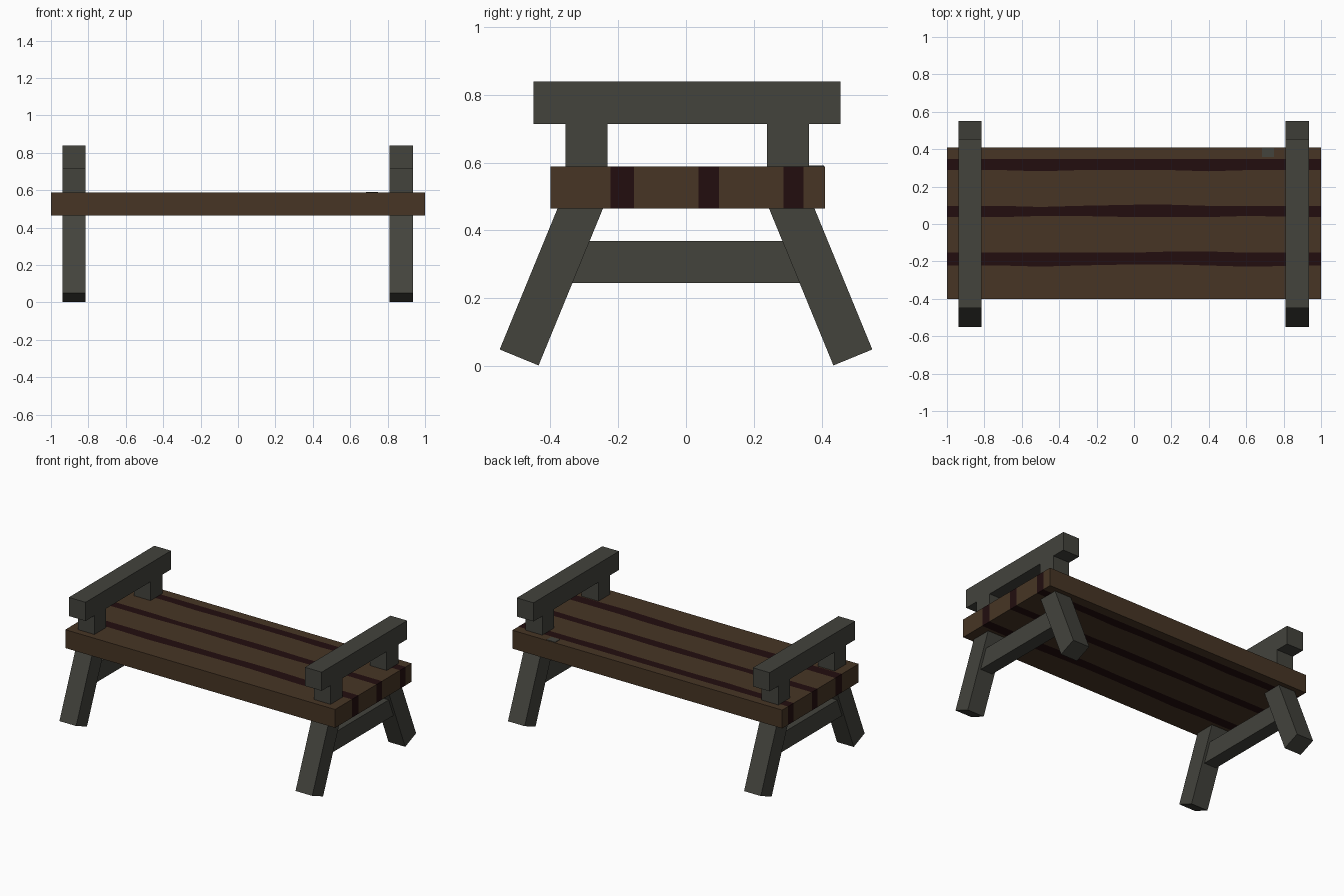
import bpy, bmesh, math
from mathutils import Matrix, Vector

cube = bpy.data.objects.get("Cube")
if cube:
    bpy.data.objects.remove(cube, do_unlink=True)


def material(name, rgb):
    m = bpy.data.materials.new(name)
    m.use_nodes = True
    m.diffuse_color = (*rgb, 1)
    bsdf = next(n for n in m.node_tree.nodes if n.type == 'BSDF_PRINCIPLED')
    bsdf.inputs["Base Color"].default_value = (*rgb, 1)
    bsdf.inputs["Roughness"].default_value = 0.9
    return m


BROWN = material("brown wood", (0.063, 0.036, 0.018))
DARK = material("dark gap", (0.016, 0.004, 0.0045))
GREY = material("dark grey frame", (0.056, 0.056, 0.046))


def add_object(name, bm, mats):
    bmesh.ops.recalc_face_normals(bm, faces=bm.faces)
    mesh = bpy.data.meshes.new(name)
    bm.to_mesh(mesh)
    bm.free()
    for m in mats:
        mesh.materials.append(m)
    obj = bpy.data.objects.new(name, mesh)
    bpy.context.collection.objects.link(obj)
    return obj


def box(name, centre, size, mat, tilt=0.0):
    bm = bmesh.new()
    bmesh.ops.create_cube(bm, size=1, matrix=Matrix.Translation(centre)
                          @ Matrix.Rotation(tilt, 4, 'X')
                          @ Matrix.Diagonal((*size, 1)))
    return add_object(name, bm, [mat])


# Seat slab: rows alternate between plank and dark gap, gap edges waver slightly
Z0, Z1 = 0.465, 0.588
XS = [-1, -0.7, -0.5, -0.3, 0, 0.2, 0.4, 0.6, 1]
EDGES = [-0.40, -0.222, -0.153, 0.037, 0.097, 0.288, 0.347, 0.41]
WAVER = {1: [0, 0, -1, 0, 1, 1, 0, -1, 0],
         2: [0, 0, 0, 0, 0, 1, 1, 0, 0],
         3: [0, 0, 1, 1, 0, 0, 0, 1, 0],
         4: [0, 0, -1, 0, 1, 1, 0, 0, 0],
         5: [0, 0, -1, 0, 0, 0, -1, 0, 0]}
bm = bmesh.new()
levels = []
for z in (Z0, Z1):
    levels.append([[bm.verts.new((x, y + 0.006 * WAVER.get(r, [0] * 9)[c], z))
                    for c, x in enumerate(XS)] for r, y in enumerate(EDGES)])
low, top = levels
last = len(XS) - 1
for r in range(len(EDGES) - 1):
    faces = []
    for c in range(last):
        for g in levels:
            faces.append(bm.faces.new((g[r][c], g[r][c + 1], g[r + 1][c + 1], g[r + 1][c])))
    for c in (0, last):
        faces.append(bm.faces.new((low[r][c], low[r + 1][c], top[r + 1][c], top[r][c])))
    for f in faces:
        f.material_index = r % 2
for r in (0, -1):
    for c in range(last):
        bm.faces.new((low[r][c], low[r][c + 1], top[r][c + 1], top[r][c]))
add_object("seat", bm, [BROWN, DARK])

# Small patch on the back plank
box("seat_patch", (0.717, 0.382, Z1 + 0.001), (0.064, 0.05, 0.004), GREY)

# End frames: splayed legs, brace, posts and arm rail
W = 0.124
TILT = math.radians(22.3)
LEG_DIR = Vector((0, math.sin(TILT), math.cos(TILT)))
LEG_LEN = 0.53
for side, x in (("right", -0.877), ("left", 0.873)):
    for end, s in (("front", -1), ("back", 1)):
        foot = Vector((x, -0.492, 0.0255))
        mid = foot + LEG_DIR * (LEG_LEN / 2)
        box(f"{end}_{side}_leg", (x, -s * mid.y, mid.z), (W, W, LEG_LEN), GREY, s * TILT)
        box(f"{end}_{side}_post", (x, s * 0.297 + 0.004, 0.652), (W, 0.124, 0.13), GREY)
    box(f"{side}_brace", (x, 0, 0.307), (0.09, 0.70, 0.124), GREY)
    box(f"{side}_arm_rail", (x, 0.003, 0.777), (W, 0.905, 0.125), GREY)
